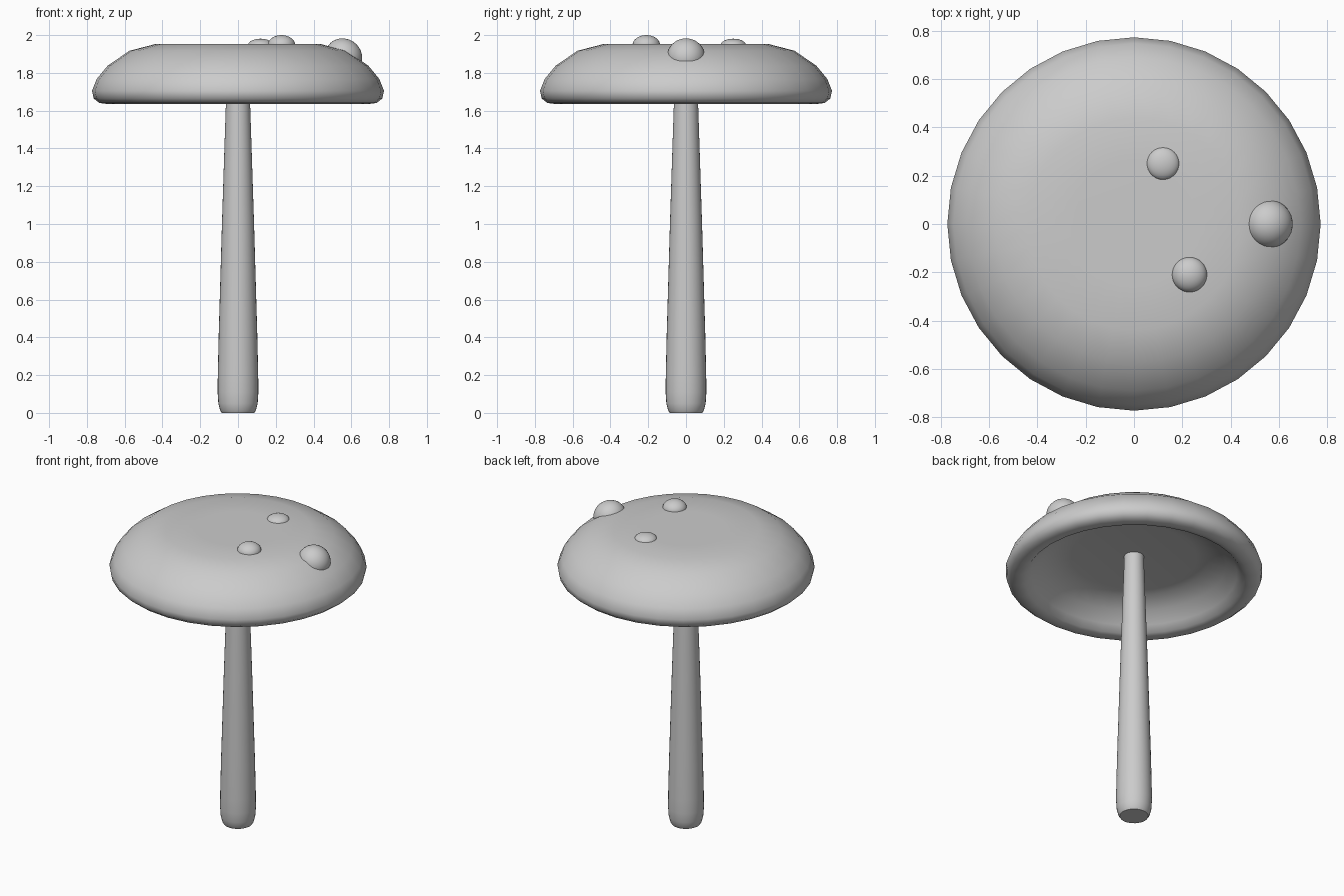
import bpy, bmesh, math

if "Cube" in bpy.data.objects:
    bpy.data.objects.remove(bpy.data.objects["Cube"])

grey = bpy.data.materials.new("plain_grey")
grey.diffuse_color = (0.6, 0.6, 0.6, 1)
grey.use_nodes = True
grey.node_tree.nodes["Principled BSDF"].inputs["Base Color"].default_value = grey.diffuse_color


def finish(obj, angle):
    obj.data.materials.append(grey)
    bpy.ops.object.select_all(action='DESELECT')
    obj.select_set(True)
    bpy.context.view_layer.objects.active = obj
    bpy.ops.object.shade_smooth_by_angle(angle=math.radians(angle))


def lathe(name, profile, steps=32, angle=40):
    """Spin an (r, z) profile that starts and ends on the axis."""
    bm = bmesh.new()
    verts = [bm.verts.new((r, 0, z)) for r, z in profile]
    edges = [bm.edges.new(pair) for pair in zip(verts, verts[1:])]
    bmesh.ops.spin(bm, geom=verts + edges, cent=(0, 0, 0), axis=(0, 0, 1),
                   angle=math.tau, steps=steps, use_merge=False)
    bmesh.ops.remove_doubles(bm, verts=bm.verts, dist=0.0005)
    bmesh.ops.recalc_face_normals(bm, faces=bm.faces)
    mesh = bpy.data.meshes.new(name)
    bm.to_mesh(mesh)
    bm.free()
    obj = bpy.data.objects.new(name, mesh)
    bpy.context.collection.objects.link(obj)
    finish(obj, angle)


# Tapered stem with a rounded foot
lathe("stem", [(0, 0), (0.086, 0), (0.095, 0.014), (0.104, 0.05),
               (0.108, 0.11), (0.107, 0.2), (0.102, 0.42), (0.085, 1.0),
               (0.072, 1.4), (0.064, 1.64), (0.058, 1.83), (0, 1.83)])

# Flat-topped cap with a rolled rim and hollow underside
lathe("cap", [(0, 1.953), (0.25, 1.953), (0.44, 1.952), (0.575, 1.917),
              (0.69, 1.838), (0.748, 1.768), (0.773, 1.705), (0.764, 1.665),
              (0.735, 1.641), (0.69, 1.635), (0.655, 1.643), (0.62, 1.68),
              (0.555, 1.745), (0.45, 1.79), (0.38, 1.8), (0, 1.8)], angle=60)

# Bumps on the cap: position, radius, half height, tilt about y
bumps = [((0.56, 0, 1.888), 0.1, 0.092, 35),
         ((0.23, -0.21, 1.947), 0.073, 0.053, 0),
         ((0.12, 0.25, 1.945), 0.068, 0.036, 0)]
for i, (pos, radius, half, tilt) in enumerate(bumps, 1):
    bpy.ops.mesh.primitive_uv_sphere_add(
        segments=32, ring_count=16, radius=1, location=pos,
        rotation=(0, math.radians(tilt), 0))
    bump = bpy.context.object
    bump.name = f"cap_bump_{i}"
    bump.scale = (radius, radius, half)
    finish(bump, 60)
